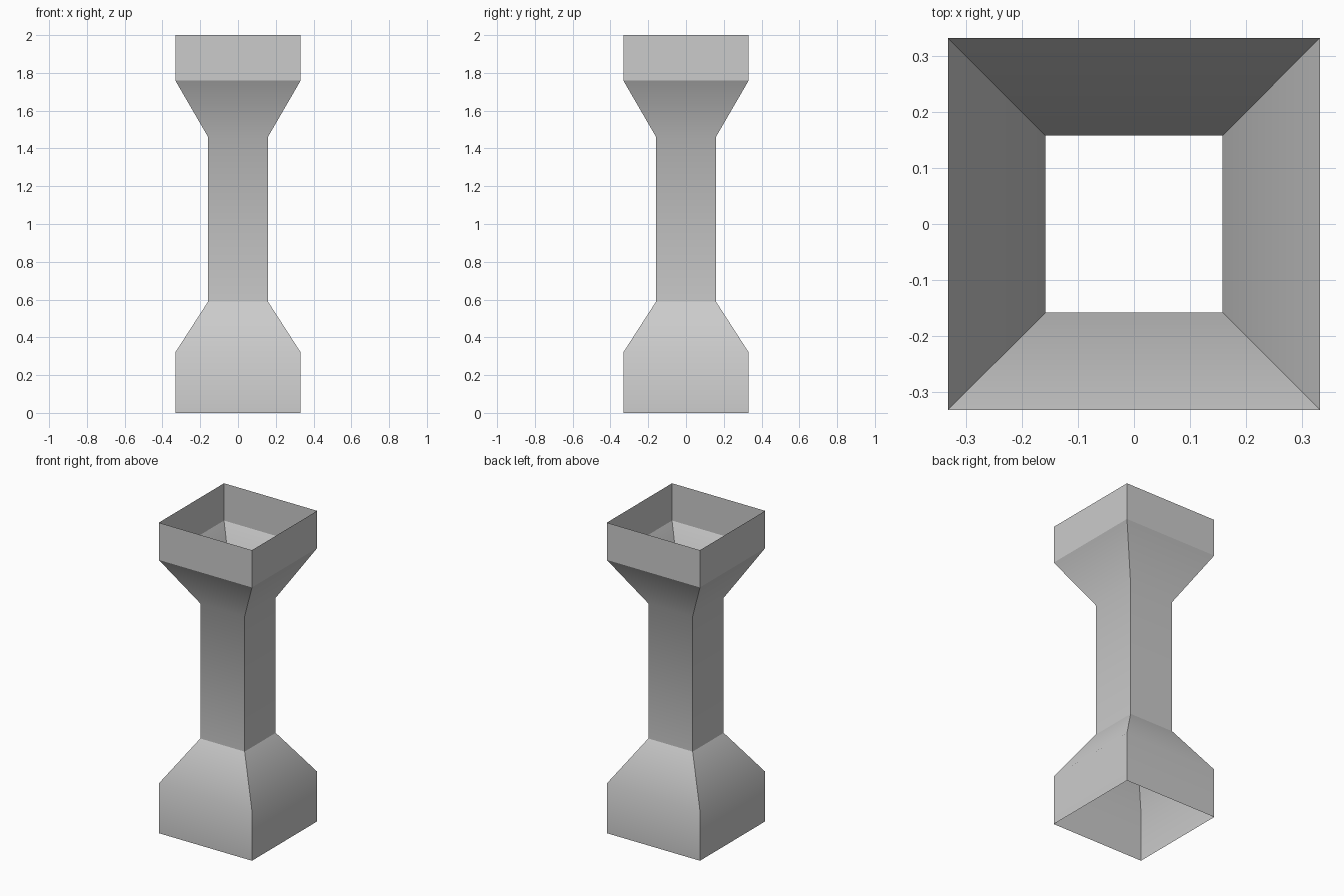
import bpy, bmesh

if "Cube" in bpy.data.objects:
    bpy.data.objects.remove(bpy.data.objects["Cube"])

# Profile of the hollow square column: (half width, height, crease kept sharp)
PROFILE = [
    (0.332, 0.00, False),
    (0.332, 0.32, False),
    (0.158, 0.59, True),
    (0.158, 1.46, False),
    (0.332, 1.76, True),
    (0.332, 2.00, False),
]
CORNERS = [(-1, -1), (1, -1), (1, 1), (-1, 1)]

bm = bmesh.new()

# Square rings up the profile
rings = [[bm.verts.new((sx * w, sy * w, z)) for sx, sy in CORNERS]
         for w, z, _ in PROFILE]

# Thin walls between the rings, open at both ends
for low, high in zip(rings, rings[1:]):
    for i in range(4):
        j = (i + 1) % 4
        face = bm.faces.new((low[i], low[j], high[j], high[i]))
        face.smooth = True

# Sharp vertical corners and two sharp creases
for low, high in zip(rings, rings[1:]):
    for a, b in zip(low, high):
        bm.edges.get((a, b)).smooth = False
for ring, (_, _, sharp) in zip(rings, PROFILE):
    for i in range(4):
        bm.edges.get((ring[i], ring[(i + 1) % 4])).smooth = not sharp

mesh = bpy.data.meshes.new("hollow_column")
bm.to_mesh(mesh)
bm.free()
column = bpy.data.objects.new("hollow_column", mesh)
bpy.context.collection.objects.link(column)
